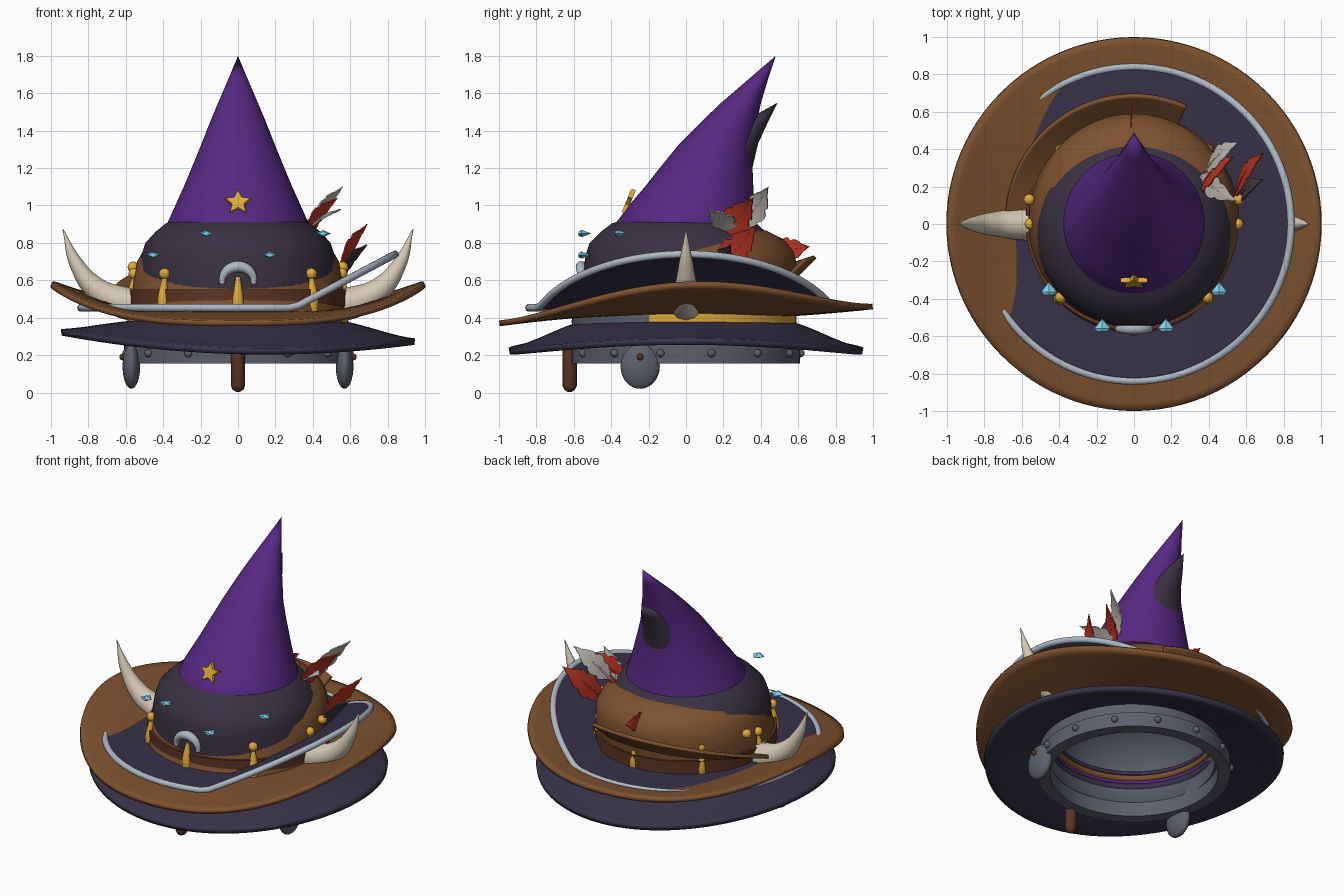
import bpy, bmesh, math, random
from math import sin, cos, pi, radians
from mathutils import Vector

if "Cube" in bpy.data.objects:
    bpy.data.objects.remove(bpy.data.objects["Cube"])

random.seed(4)


def mat(name, r, g, b):
    m = bpy.data.materials.new(name)
    m.diffuse_color = [(c / 255) ** 2.2 for c in (r, g, b)] + [1]
    m.use_nodes = True
    m.node_tree.nodes["Principled BSDF"].inputs["Base Color"].default_value = m.diffuse_color
    return m


PURPLE, DARK, NAVY = mat("purple_felt", 86, 44, 128), mat("dark_felt", 60, 52, 68), mat("navy_felt", 58, 53, 74)
BROWN, LEATHER = mat("brown_leather", 124, 82, 50), mat("dark_leather", 92, 56, 40)
STEEL, SILVER, GOLD = mat("steel", 92, 96, 108), mat("silver", 172, 182, 194), mat("gold", 222, 168, 62)
BONE, GEM, RED = mat("bone", 212, 200, 178), mat("cyan_gem", 125, 210, 238), mat("red_feather", 185, 56, 40)
WHITE, GREY = mat("pale_feather", 190, 186, 178), mat("dark_feather", 62, 58, 62)


def finish(ob, name, m, smooth=True, thick=0):
    ob.name = name
    ob.data.materials.clear()
    ob.data.materials.append(m)
    bpy.ops.object.select_all(action='DESELECT')
    ob.select_set(True)
    bpy.context.view_layer.objects.active = ob
    if smooth:
        bpy.ops.object.shade_smooth_by_angle(angle=radians(40))
    if thick:
        s = ob.modifiers.new("thickness", 'SOLIDIFY')
        s.thickness, s.offset = thick, 0
    return ob


def grid(name, rows, m, wrap=True, close=False, thick=0, smooth=True):
    """Skin rows of points; wrap joins row ends, close joins last row to first."""
    bm = bmesh.new()
    vs = [[bm.verts.new(p) for p in row] for row in rows]
    n, k = len(rows), len(rows[0])
    for i in range(n if close else n - 1):
        a, b = vs[i], vs[(i + 1) % n]
        for j in range(k if wrap else k - 1):
            bm.faces.new((a[j], a[(j + 1) % k], b[(j + 1) % k], b[j]))
    bmesh.ops.remove_doubles(bm, verts=bm.verts, dist=1e-5)
    bmesh.ops.recalc_face_normals(bm, faces=bm.faces)
    me = bpy.data.meshes.new(name)
    bm.to_mesh(me)
    bm.free()
    ob = bpy.data.objects.new(name, me)
    bpy.context.collection.objects.link(ob)
    return finish(ob, name, m, smooth, thick)


def circle(y, z, r, n=64):
    return [(r * cos(2 * pi * i / n), y + r * sin(2 * pi * i / n), z) for i in range(n)]


def loft(name, stations, m, close=False, thick=0):
    """Stack of level circles given as (z, y centre, radius)."""
    return grid(name, [circle(y, z, r) for z, y, r in stations], m, close=close, thick=thick)


def band(name, r0, r1, z0, z1, y, m):
    return loft(name, [(z0, y, r0), (z0, y, r1), (z1, y, r1), (z1, y, r0)], m, close=True)


def brim(name, r0, r1, zf, m, thick=.025, a0=0, a1=360, n=96):
    full = a1 - a0 == 360
    rows = []
    for k in range(13):
        r = r0 + (r1 - r0) * k / 12
        angs = [radians(a0 + (a1 - a0) * i / (n if full else n - 1)) for i in range(n)]
        rows.append([(r * cos(a), r * sin(a), zf(r, cos(a), sin(a))) for a in angs])
    return grid(name, rows, m, wrap=full, thick=thick)


def tube(name, pts, radii, bevel, m, cyclic=False, kind='BEZIER'):
    cu = bpy.data.curves.new(name, 'CURVE')
    cu.dimensions, cu.bevel_depth, cu.bevel_resolution = '3D', bevel, 4
    cu.use_fill_caps = True
    sp = cu.splines.new(kind)
    coll = sp.bezier_points if kind == 'BEZIER' else sp.points
    coll.add(len(pts) - 1)
    for p, co, r in zip(coll, pts, radii):
        p.co = co if kind == 'BEZIER' else (*co, 1)
        p.radius = r
        if kind == 'BEZIER':
            p.handle_left_type = p.handle_right_type = 'AUTO'
    sp.use_cyclic_u = cyclic
    ob = bpy.data.objects.new(name, cu)
    bpy.context.collection.objects.link(ob)
    bpy.ops.object.select_all(action='DESELECT')
    ob.select_set(True)
    bpy.context.view_layer.objects.active = ob
    bpy.ops.object.convert(target='MESH')
    return finish(bpy.context.object, name, m)


def ball(name, loc, scale, m, seg=20, rings=12):
    bpy.ops.mesh.primitive_uv_sphere_add(segments=seg, ring_count=rings, location=loc)
    bpy.context.object.scale = scale
    return finish(bpy.context.object, name, m)


def gem(name, x, y, z, s=1):
    """Four-sided cut stone with its point towards the back."""
    rows = [[(x + s * k * .042 * cos(i * pi / 2), y + s * d, z + s * k * .019 * sin(i * pi / 2)) for i in range(4)]
            for d, k in ((-.025, 0), (-.025, .6), (-.008, 1), (.045, 0))]
    grid(name, rows, GEM, smooth=False)


def feather(name, base, tip, w, m, normal=(1, -.3, -.3)):
    b, t = Vector(base), Vector(tip)
    d = t - b
    side = d.cross(Vector(normal)).normalized()
    bend = d.cross(side).normalized()
    rows = []
    for i in range(15):
        u = i / 14
        h = w * (sin(pi * u ** .75) * (1 if i % 4 else .75) + .05) * random.uniform(.92, 1.05)
        c = b + d * u + bend * .02 * sin(pi * u)
        rows.append([c - side * h - d * .05, c, c + side * h - d * .05])
    grid(name, rows, m, wrap=False, thick=.008, smooth=False)
    tube(name + "_quill", [b - d * .1, b + d * .5 + bend * .02, t], (1, .8, .2), .007, m)


# Steel helmet: rim with rivets, dome, cheek plates and nose guard
band("helmet_rim", .53, .61, .155, .255, 0, STEEL)
loft("helmet_dome", [(.2, 0, .55), (.4, 0, .54), (.55, 0, .47), (.65, 0, .36), (.72, 0, .2), (.74, 0, 0)], STEEL, thick=.02)
band("helmet_band", .53, .58, .25, .415, -.03, STEEL)
for i in range(14):
    a = 2 * pi * (i + .5) / 14
    ball("rim_rivet", (.612 * cos(a), .612 * sin(a), .21), (.022,) * 3, STEEL, 12, 8)
for s in (-1, 1):
    ball("cheek_plate", (s * .57, -.245, .14), (.047, .105, .12), STEEL, 28, 16)
    ball("cheek_rivet", (s * .617, -.245, .19), (.018,) * 3, LEATHER, 12, 8)
tube("nose_guard", [(0, -.622, z) for z in (.004, .015, .035, .26)], (.3, .75, 1, 1), .038, LEATHER, kind='POLY')


# Witch hat: drooping navy brim and bent purple cone
def droop(r, x, y):
    t = (r - .52) / .425
    t = .45 * t + .55 * t * t * (3 - 2 * t)
    return .37 + (.222 + .075 * x * x - .025 * x - .37) * t


brim("navy_brim", .52, .945, droop, NAVY, .035)
loft("purple_cone", [(.37, 0, .53), (.65, 0, .45), (.9, 0, .38), (1.0, .03, .335), (1.1, .07, .29), (1.22, .115, .24),
                     (1.33, .16, .195), (1.45, .232, .148), (1.55, .295, .106), (1.68, .39, .05), (1.8, .48, 0)], PURPLE)


# Brown hat: saddle brim, dome, hat band and upturned rear flap
def saddle(r, x, y):
    return .42 + (-.005 + .045 * y + .165 * abs(x) ** 3.3) * ((r - .5) / .5) ** 1.3


brim("brown_brim", .5, .998, saddle, BROWN, .03)
loft("brown_dome", [(z, .25 * (z - .5), r) for z, r in
                    ((.41, .575), (.6, .56), (.7, .54), (.76, .505), (.82, .44), (.865, .34), (.89, .2), (.9, 0))], BROWN)
band("hat_band", .54, .58, .46, .55, .01, LEATHER)
brim("rear_flap", .56, .69, lambda r, x, y: .485 + .11 * max(0, y) + (r - .56) * (.1 + .9 * max(0, y)), BROWN, .022, 66, 180)


# Dark hat: flat brim folded up on the right, silver edging, dome and bent tip
def fold(r, x, y):
    return .453 + .53 * max(0, r * x - .3)


brim("dark_brim", .5, .84, fold, NAVY, .02, n=128)
edge = [(.84 * cos(a), .84 * sin(a), fold(.84, cos(a), sin(a))) for a in [2 * pi * i / 96 for i in range(96)]]
tube("silver_edging", edge, [1] * 96, .02, SILVER, True, 'POLY')
loft("dark_crown", [(.45, -.02, .53), (.65, -.02, .53), (.74, -.02, .515), (.8, -.02, .495), (.86, -.015, .44), (.905, -.01, .385),
                    (.925, 0, .33), (1.05, .07, .26), (1.2, .165, .19), (1.33, .265, .12), (1.45, .375, .065), (1.55, .49, 0)], DARK)

# Gold crown: ring, points and balls
band("crown_ring", .53, .59, .36, .425, 0, GOLD)
for i in range(8):
    a = i * pi / 4 + pi / 4
    x, y = .555 * cos(a), .555 * sin(a)
    tube("crown_point", [(x, y, .4), (x * 1.02, y * 1.02, .5), (x, y, .62)], (1, .9, .35), .034, GOLD)
    if i != 5:
        ball("crown_ball", (x, y, .635), (.03,) * 3, GOLD)
for s in (-1, 1):
    ball("side_ball", (s * .56, .13, .67), (.03,) * 3, GOLD)

# Silver crescent on the front
arc = [radians(a) for a in range(-10, 191, 20)]
tube("crescent", [(.085 * cos(a), -.56, .595 + .078 * sin(a)) for a in arc],
     [.5 + .5 * max(0, sin(a)) for a in arc], .03, SILVER)

# Star brooch, flat and tilted to the cone
rings = []
for k, d in ((0, .014), (.9, .014), (1, .008), (1, -.012), (0, -.012)):
    row = []
    for i in range(10):
        a = pi / 2 + i * pi / 5
        r = k * (.076 if i % 2 == 0 else .036)
        row.append((r * cos(a), -d, r * sin(a)))
    rings.append(row)
star = grid("star", rings, GOLD, smooth=False)
star.location, star.rotation_euler = (0, -.308, 1.015), (radians(-22), 0, 0)

# Gems around the dark crown and one below
for x, y, z in ((-.17, -.55, .85), (.17, -.55, .735), (-.455, -.355, .735), (.455, -.355, .85)):
    gem("gem", x, y, z)
gem("small_gem", 0, -.595, .38, .7)

# Horns on both sides
for s in (-1, 1):
    path = ((.545, .468), (.63, .487), (.76, .555), (.865, .69), (.937, .875))
    tube("horn", [(s * x, 0, z) for x, z in path], (1, .93, .7, .42, .02), .09, BONE)

# Feathers tucked at the right rear and one at the back
feather("pale_feather_low", (.36, .25, .85), (.55, .12, .98), .06, WHITE)
feather("red_feather_mid", (.36, .2, .84), (.53, .36, 1.04), .075, RED)
feather("pale_feather_high", (.4, .3, .88), (.56, .44, 1.1), .068, WHITE)
feather("red_feather_low", (.55, .17, .65), (.69, .38, .9), .078, RED)
feather("dark_feather", (.57, .14, .64), (.69, .24, .79), .055, GREY)
feather("rear_red_feather", (0, .46, .75), (.01, .66, .78), .065, RED, (1, 0, 0))
